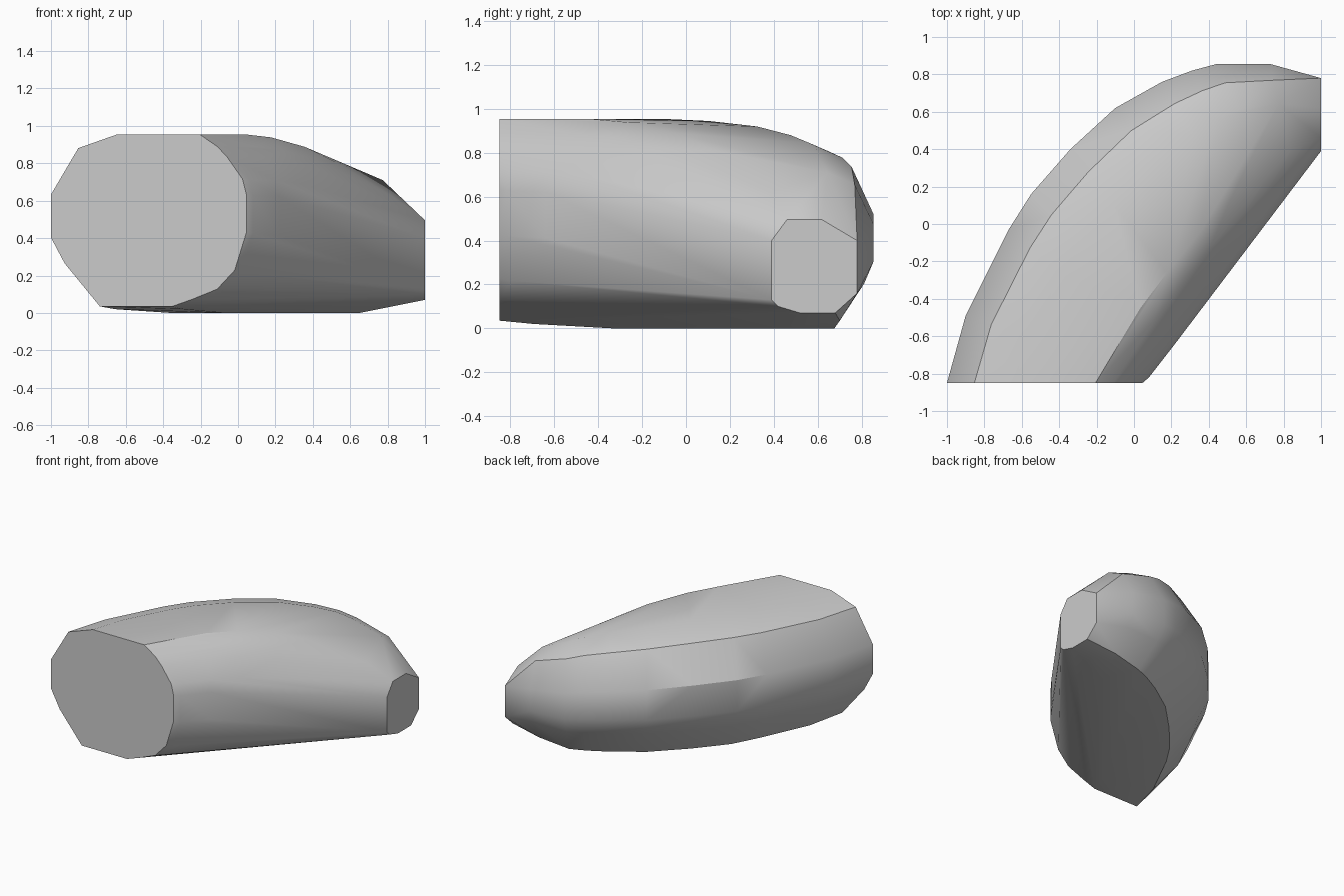
import bpy, bmesh, math
from mathutils import Vector

cube = bpy.data.objects.get("Cube")
if cube:
    bpy.data.objects.remove(cube, do_unlink=True)

# Rounded cross-section: u runs from outer to inner side, v from bottom to top
PROFILE = [(0, .4), (0, .65), (.14, .92), (.34, 1), (.76, 1), (.85, .93),
           (.9, .87), (.98, .74), (1, .65), (1, .43), (.94, .21), (.85, .1),
           (.72, .04), (.62, 0), (.25, 0), (.07, .25)]

# Sections along the bend: outer xy, inner xy, bottom, top, drop of the inner top
SECTIONS = [
    ((-1, -.85), (.045, -.85), .035, .955, 0),
    ((-.9, -.49), (.08, -.82), .02, .955, 0),
    ((-.67, -.03), (.15, -.72), .01, .955, 0),
    ((-.55, .16), (.22, -.64), 0, .955, 0),
    ((-.34, .4), (.34, -.47), 0, .945, .01),
    ((-.1, .62), (.5, -.25), 0, .92, .05),
    ((.15, .76), (.63, -.07), 0, .88, .11),
    ((.31, .82), (.72, .06), 0, .845, .16),
    ((.44, .855), (.78, .14), 0, .8, .16),
    ((.73, .855), (.86, .24), .035, .71, .14),
]

# Small flat end, as (y, z)
TIP = [(.39, .13), (.39, .4), (.46, .495), (.62, .495), (.78, .4),
       (.78, .16), (.68, .07), (.52, .07), (.42, .1)]


def section_points(outer, inner, low, high, drop):
    a, b = Vector(outer), Vector(inner)
    for u, v in PROFILE:
        p = a.lerp(b, u)
        fall = drop * max(0, u - .34) / .66 * v
        yield p.x, p.y, low + v * (high - low) - fall


# Skin the sections with one convex shell
bm = bmesh.new()
for section in SECTIONS:
    for co in section_points(*section):
        bm.verts.new(co)
for y, z in TIP:
    bm.verts.new((1, y, z))
hull = bmesh.ops.convex_hull(bm, input=bm.verts)
unused = {g for g in hull["geom_interior"] + hull["geom_unused"]
          if isinstance(g, bmesh.types.BMVert)}
bmesh.ops.delete(bm, geom=list(unused), context="VERTS")
bmesh.ops.dissolve_limit(bm, angle_limit=math.radians(.5),
                         verts=bm.verts, edges=bm.edges)
bmesh.ops.recalc_face_normals(bm, faces=bm.faces)

mesh = bpy.data.meshes.new("curved_body")
bm.to_mesh(mesh)
bm.free()
body = bpy.data.objects.new("curved_body", mesh)
bpy.context.collection.objects.link(body)

# Plain grey
grey = bpy.data.materials.new("light_grey")
grey.use_nodes = True
color = (.6, .6, .6, 1)
grey.diffuse_color = color
grey.node_tree.nodes["Principled BSDF"].inputs["Base Color"].default_value = color
mesh.materials.append(grey)

# Smooth sides, crisp flat ends
bpy.ops.object.select_all(action="DESELECT")
body.select_set(True)
bpy.context.view_layer.objects.active = body
bpy.ops.object.shade_smooth_by_angle(angle=math.radians(30))
